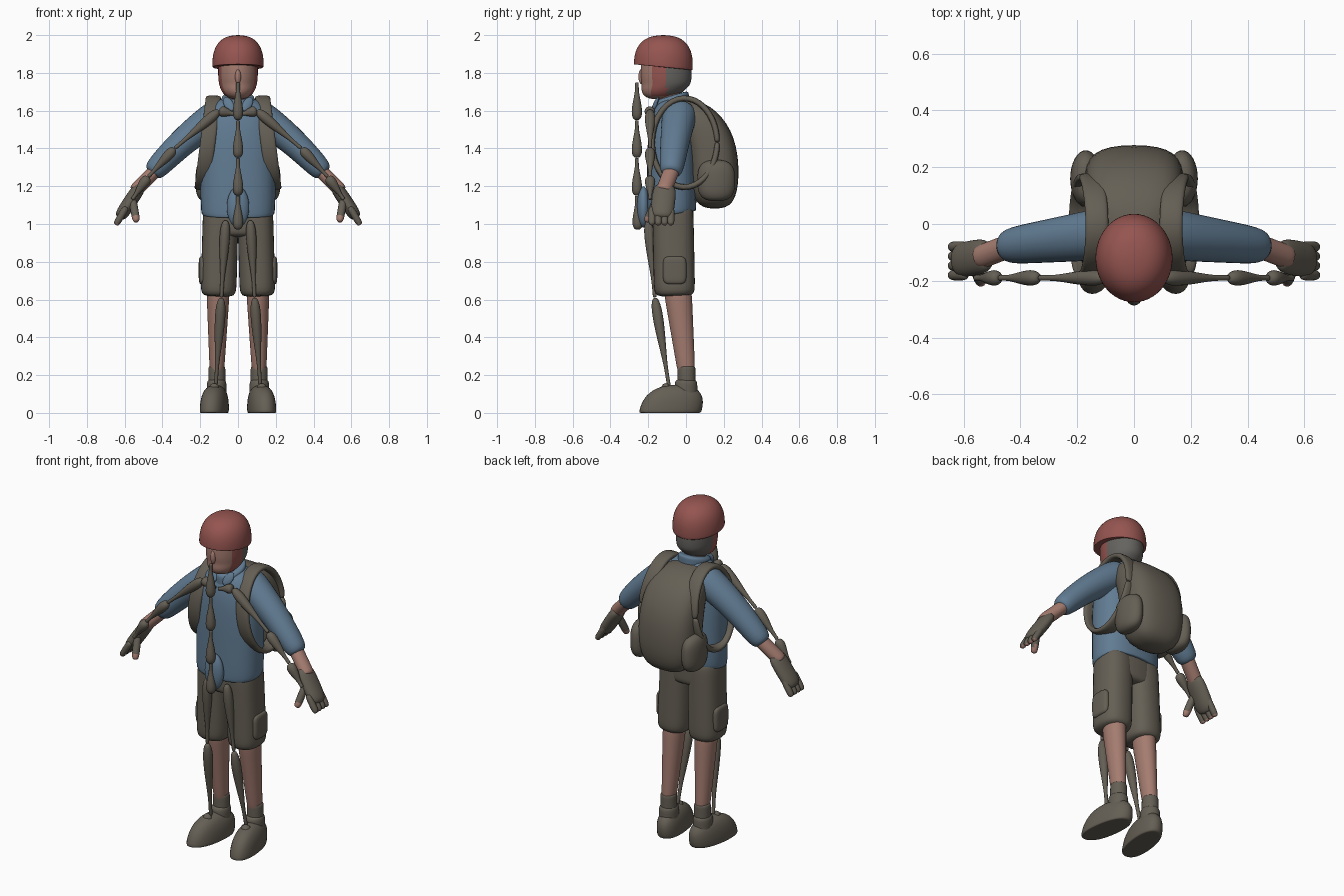
import bpy, bmesh, math
from mathutils import Vector

cube = bpy.data.objects.get("Cube")
if cube:
    bpy.data.objects.remove(cube)


def material(name, *rgb):
    mat = bpy.data.materials.new(name)
    mat.use_nodes = True
    mat.diffuse_color = (*rgb, 1)
    shader = next(node for node in mat.node_tree.nodes if node.type == 'BSDF_PRINCIPLED')
    shader.inputs["Base Color"].default_value = (*rgb, 1)
    shader.inputs["Roughness"].default_value = .8
    return mat


RED = material("muted red", .3, .09, .08)
BLUE = material("denim blue", .12, .2, .29)
GRAY = material("warm gray", .13, .115, .09)
SKIN = material("skin", .37, .2, .16)
HAIR = material("ash gray", .13, .125, .115)
ACROSS, DEPTH = Vector((1, 0, 0)), Vector((0, 1, 0))


def line(start, end, lift=0):
    """Path between two points, bowed upward by lift in the middle."""
    start, end = Vector(start), Vector(end)
    return lambda t: start.lerp(end, t) + Vector((0, 0, lift * math.sin(math.pi * t)))


def upright(x, y, low, high):
    return line((x, y, low), (x, y, high))


def signed_power(value, exponent):
    return math.copysign(abs(value) ** exponent, value)


def sweep(name, path, size, *mats, side=1, ends=2, power=2, taper=1, profile=None,
          ref=DEPTH, sides=16, steps=10, hook=None, rule=None):
    """Sweep a superellipse along a path with rounded ends; ends and power set the squareness."""
    width, depth = size
    grow = 3 / (2 + math.cos(math.tau / sides))
    bm = bmesh.new()
    loops = []
    for i in range(steps + 1):
        t = (1 - math.cos(math.pi * (i + .2) / (steps + .4))) / 2
        if profile:
            scale = profile(t)
        else:
            scale = (1 - abs(2 * t - 1) ** ends) ** (1 / ends) * (1 + (taper - 1) * t)
        tangent = (path(t + .01) - path(t - .01)).normalized()
        u = (ref - tangent * ref.dot(tangent)).normalized()
        v = u.cross(tangent)
        loop = []
        for k in range(sides):
            angle = math.tau * k / sides
            a = signed_power(math.cos(angle), 2 / power) * width
            b = signed_power(math.sin(angle), 2 / power) * depth
            p = path(t) + (v * a + u * b) * scale * grow
            if hook:
                hook(p)
            p.x *= side
            loop.append(bm.verts.new(p))
        loops.append(loop)
    for low, high in zip(loops, loops[1:]):
        for k in range(sides):
            bm.faces.new((low[k - 1], low[k], high[k], high[k - 1]))
    bm.faces.new(loops[0])
    bm.faces.new(loops[-1])
    bmesh.ops.recalc_face_normals(bm, faces=bm.faces[:])
    for face in bm.faces:
        face.smooth = True
        face.material_index = rule(face.calc_center_median()) if rule else 0
    mesh = bpy.data.meshes.new(name)
    bm.to_mesh(mesh)
    bm.free()
    for mat in mats:
        mesh.materials.append(mat)
    part = bpy.data.objects.new(name, mesh)
    bpy.context.collection.objects.link(part)
    smooth = part.modifiers.new("smooth", 'SUBSURF')
    smooth.levels = smooth.render_levels = 1


def rod(name, start, end, radius=.028, side=1):
    """Teardrop rod, thickest near its start."""
    sweep(name, line(start, end), (radius, radius), GRAY, side=side, sides=8,
          profile=lambda t: max(math.sin(math.pi * t ** .43), .35))


# Shape and colour rules
def jaw(p):
    p.y -= max(0, 1.74 - p.z) / 2


def head_colour(c):
    if c.y > -.1:
        return 2
    return int(c.y > -.185 and c.z > 1.68)


def helmet_rim(p):
    p.z = max(p.z, 1.83 - (p.y + .12) * .1)


def collar_slope(p):
    p.z += (p.y + .08) * .3


def shirt_hem(p):
    p.z = max(p.z, 1.05) + (p.y + .08) * .15


def pack_lean(p):
    p.y -= 1.6 * (p.z - 1.2) ** 3


def shoe_sole(p):
    p.z = max(p.z, 0)
    p.y += p.z / 4
    p.x -= p.y * .13


def strap_loop(t):
    angle = math.tau * t
    return Vector((.16 - .03 * math.sin(angle), -.01 + .175 * math.cos(angle), 1.43 + .24 * math.sin(angle)))


# Head
sweep("head", upright(0, -.105, 1.66, 1.95), (.105, .135), SKIN, RED, HAIR, ends=2.6,
      sides=32, steps=20, hook=jaw, rule=head_colour)
sweep("nose", upright(0, -.235, 1.74, 1.82), (.016, .017), SKIN)
sweep("neck", upright(0, -.085, 1.55, 1.75), (.058, .063), SKIN, ends=6)
sweep("helmet", upright(0, -.12, 1.68, 2), (.136, .156), RED, ends=2.5, sides=24, steps=16, hook=helmet_rim)

# Shirt and backpack
sweep("shirt", upright(0, -.075, .8, 1.67), (.197, .13), BLUE, ends=3.5, power=2.4, steps=18, hook=shirt_hem)
sweep("shirt_front_hem", upright(0, -.225, .98, 1.2), (.06, .035), BLUE)
sweep("collar", upright(0, -.08, 1.58, 1.68), (.088, .095), BLUE, ends=8, hook=collar_slope)
sweep("backpack", upright(0, .15, 1.08, 1.66), (.175, .13), GRAY, ends=3.5, power=2.8, hook=pack_lean)
sweep("shorts_seat", upright(0, -.07, .93, 1.1), (.17, .11), GRAY, ends=6, power=2.5)

# Central chain of rods, each narrowing upward
for i in range(3):
    low = 1.15 + i / 5
    rod(f"spine_rod_{i + 1}", (0, -.26, low), (0, -.26, low + .2))
rod("pelvis_rod", (0, -.255, .97), (0, -.26, 1.15))

# Joints of the limb rods on the left side, mirrored for the right
chest, shoulder, elbow = (.01, -.2, 1.58), (.1, -.19, 1.6), (.335, -.19, 1.4)
wrist, palm = (.475, -.19, 1.25), (.56, -.19, 1.13)
hip, knee, ankle, toe = (.065, -.2, 1.02), (.088, -.165, .61), (.118, -.09, .14), (.15, -.15, .1)
limb_rods = {"collar": (shoulder, chest), "upper_arm": (shoulder, elbow), "forearm": (elbow, wrist),
             "hand": (wrist, palm), "thigh": (hip, knee), "shin": (knee, ankle), "foot": (ankle, toe)}

for label, side in (("left", 1), ("right", -1)):
    # Arm
    sweep(f"{label}_collar_flap", line((.07, -.145, 1.67), (.03, -.18, 1.6)), (.025, .01), BLUE, side=side)
    sweep(f"{label}_sleeve", line((.07, -.03, 1.6), (.46, -.08, 1.265), lift=.025), (.092, .096), BLUE,
          side=side, ends=8, taper=.65)
    sweep(f"{label}_wrist", line((.42, -.07, 1.3), (.55, -.12, 1.17)), (.037, .042), SKIN, side=side, ends=8)
    sweep(f"{label}_glove", line((.51, -.11, 1.21), (.63, -.13, 1.03)), (.036, .062), GRAY, side=side, ends=4)
    for i in range(4):
        y = -.18 + i / 30
        sweep(f"{label}_finger_{i + 1}", line((.59, y, 1.09), (.648, y, .995)), (.018, .019), GRAY, SKIN,
              side=side, sides=8, ends=4, rule=lambda c: int(c.z < 1))
    sweep(f"{label}_thumb", line((.56, -.15, 1.14), (.537, -.21, 1.01)), (.021, .021), GRAY, SKIN,
          side=side, sides=8, ends=4, rule=lambda c: int(c.z < 1.04))

    # Backpack strap and side pocket
    sweep(f"{label}_strap", strap_loop, (.016, .04), GRAY, side=side, ends=12, power=3, ref=ACROSS, steps=24)
    sweep(f"{label}_pack_pocket", upright(.17, .16, 1.12, 1.34), (.055, .1), GRAY, side=side, ends=3)

    # Shorts, leg and shoe
    sweep(f"{label}_shorts_leg", line((.104, -.06, .615), (.09, -.07, 1.1)), (.094, .108), GRAY,
          side=side, ends=12, power=2.5)
    sweep(f"{label}_cargo_pocket", upright(.186, -.06, .68, .83), (.022, .062), GRAY, side=side, ends=5, power=3)
    sweep(f"{label}_leg", line((.105, -.045, .66), (.112, .004, .2)), (.062, .075), SKIN,
          side=side, ends=12, taper=.6)
    sweep(f"{label}_sock", upright(.112, .003, .1, .25), (.045, .047), GRAY, side=side, ends=12)
    sweep(f"{label}_shoe", upright(.115, -.085, -.12, .15), (.073, .165), GRAY,
          side=side, ends=2.5, power=2.3, hook=shoe_sole)
    sweep(f"{label}_shoe_ankle", upright(.113, 0, .04, .18), (.052, .06), GRAY, side=side, ends=6)

    # Limb rods
    for part, (start, end) in limb_rods.items():
        rod(f"{label}_{part}_rod", start, end, side=side)
